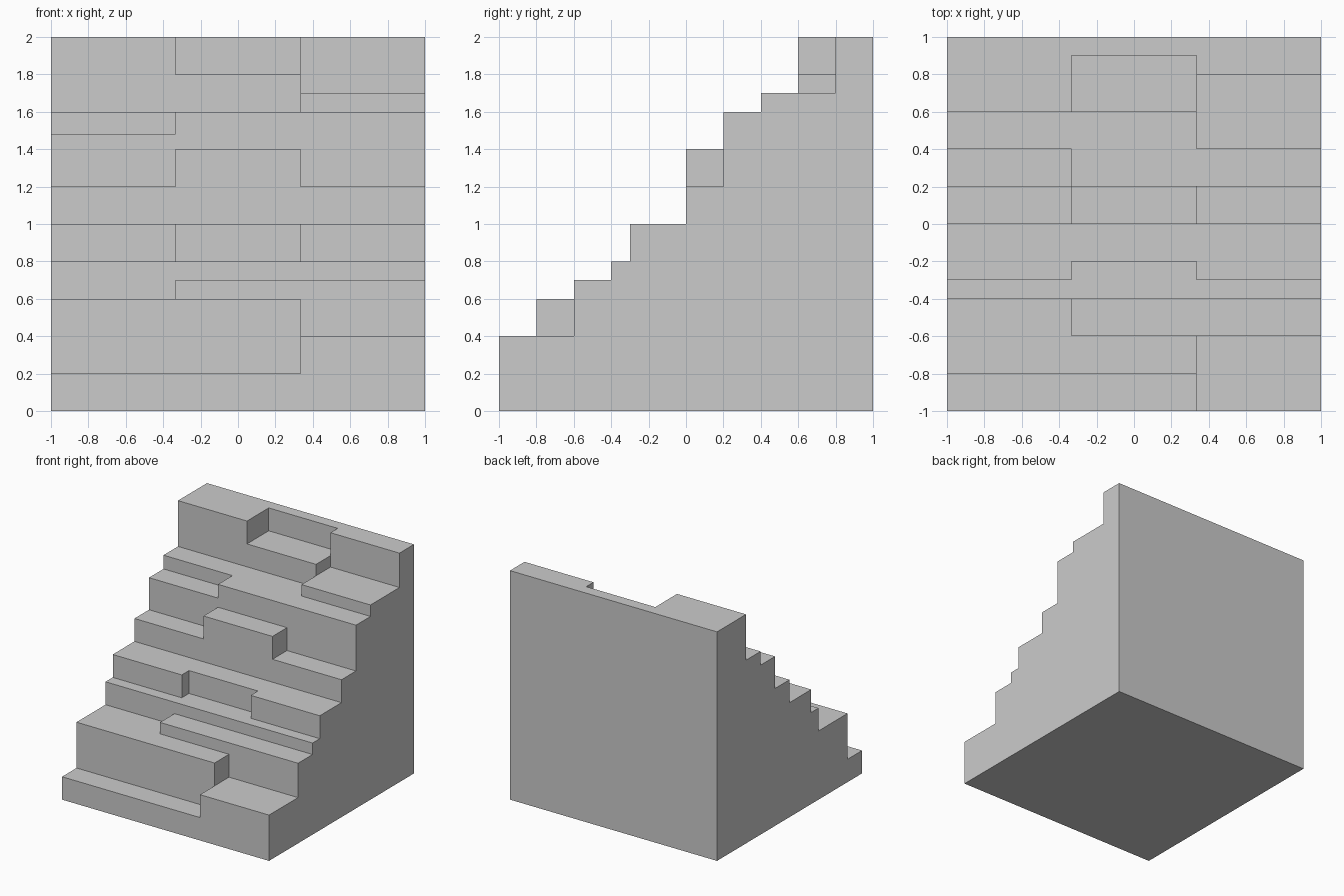
import bpy, bmesh

if "Cube" in bpy.data.objects:
    bpy.data.objects.remove(bpy.data.objects["Cube"])

# Step profiles per strip: (y where the riser stands, tread height)
LEFT = [(-1, .2), (-.8, .6), (-.4, .8), (-.3, 1), (0, 1.2), (.2, 1.48), (.4, 1.6), (.6, 2)]
MIDDLE = [(-1, .2), (-.8, .6), (-.6, .7), (-.4, .8), (-.2, 1), (0, 1.4), (.2, 1.6), (.6, 1.8), (.9, 2)]
RIGHT = [(-1, .4), (-.6, .7), (-.4, .8), (-.3, 1), (0, 1.2), (.2, 1.6), (.4, 1.7), (.8, 2)]


def stepped_strip(name, steps, x0, x1):
    """Extrude a side profile of steps from x0 to x1."""
    profile, z = [(1, 0)], 0
    for y, height in steps:
        profile += [(y, z), (y, height)]
        z = height
    profile.append((1, z))
    bm = bmesh.new()
    face = bm.faces.new([bm.verts.new((x0, y, z)) for y, z in profile])
    extruded = bmesh.ops.extrude_face_region(bm, geom=[face], use_keep_orig=True)["geom"]
    moved = [v for v in extruded if isinstance(v, bmesh.types.BMVert)]
    bmesh.ops.translate(bm, verts=moved, vec=(x1 - x0, 0, 0))
    bmesh.ops.recalc_face_normals(bm, faces=bm.faces)
    mesh = bpy.data.meshes.new(name)
    bm.to_mesh(mesh)
    bm.free()
    obj = bpy.data.objects.new(name, mesh)
    bpy.context.collection.objects.link(obj)
    return obj


# Three side-by-side strips, fused into one solid cliff
T = 1 / 3
cliff = stepped_strip("stepped_cliff", MIDDLE, -T, T)
sides = [stepped_strip("left_strip", LEFT, -1, -T), stepped_strip("right_strip", RIGHT, T, 1)]
bpy.context.view_layer.objects.active = cliff
for side in sides:
    side.hide_render = True
    union = cliff.modifiers.new(side.name, "BOOLEAN")
    union.operation = "UNION"
    union.solver = "EXACT"
    union.object = side
    bpy.ops.object.modifier_apply(modifier=union.name)
    bpy.data.objects.remove(side)
